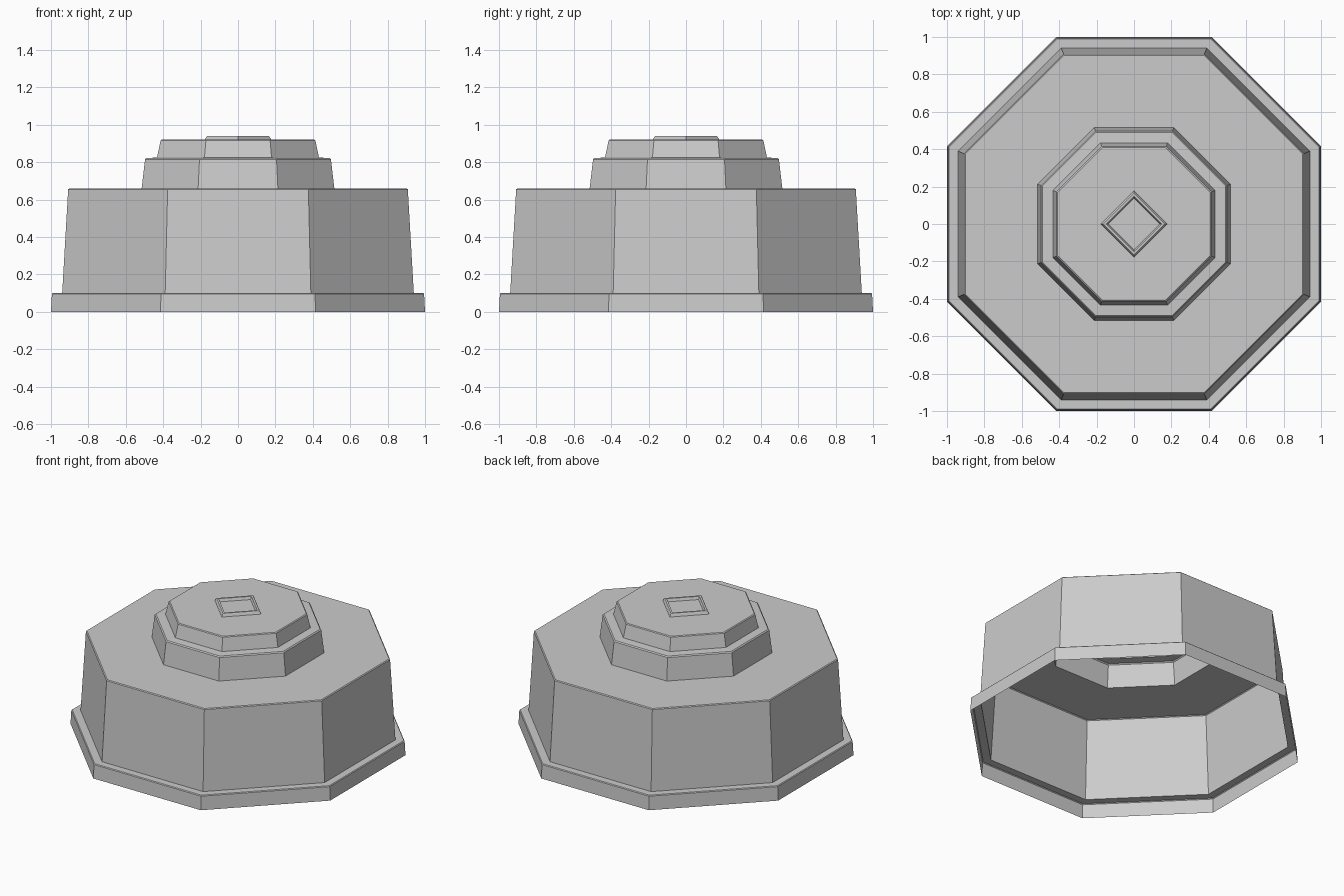
import bpy, bmesh, math

if "Cube" in bpy.data.objects:
    bpy.data.objects.remove(bpy.data.objects["Cube"])

grey = bpy.data.materials.new("plain_grey")
grey.diffuse_color = (0.6, 0.6, 0.6, 1)
grey.use_nodes = True
grey.node_tree.nodes["Principled BSDF"].inputs["Base Color"].default_value = grey.diffuse_color


def shell(name, sides, turn, profile, cap):
    """Sweep (corner radius, height) pairs into a flat-sided open shell."""
    bm = bmesh.new()
    rings = []
    for r, z in profile:
        rings.append([bm.verts.new((r * math.cos(turn + i * math.tau / sides),
                                    r * math.sin(turn + i * math.tau / sides), z))
                      for i in range(sides)])
    for low, high in zip(rings, rings[1:]):
        for i in range(sides):
            j = (i + 1) % sides
            bm.faces.new((low[i], low[j], high[j], high[i]))
    if cap:
        bm.faces.new(rings[-1])
    mesh = bpy.data.meshes.new(name)
    bm.to_mesh(mesh)
    bm.free()
    mesh.materials.append(grey)
    obj = bpy.data.objects.new(name, mesh)
    bpy.context.collection.objects.link(obj)


def octagon(flats):
    # Convert centre-to-flat distances to corner radii
    return [(a / math.cos(math.pi / 8), z) for a, z in flats]


# Hollow stepped body, open underneath, with rim, drum and two upper tiers
shell("stepped_body", 8, math.pi / 8, octagon([
    (1.0, 0.0), (0.995, 0.095), (0.99, 0.1),
    (0.94, 0.1), (0.908, 0.655), (0.902, 0.66),
    (0.515, 0.66), (0.497, 0.815), (0.49, 0.822),
    (0.433, 0.825), (0.414, 0.915), (0.408, 0.92)]), True)

# Small diamond frame with a shallow recess on the top
shell("diamond_frame", 4, 0, [
    (0.178, 0.92), (0.17, 0.935), (0.165, 0.94),
    (0.148, 0.94), (0.138, 0.921)], True)
